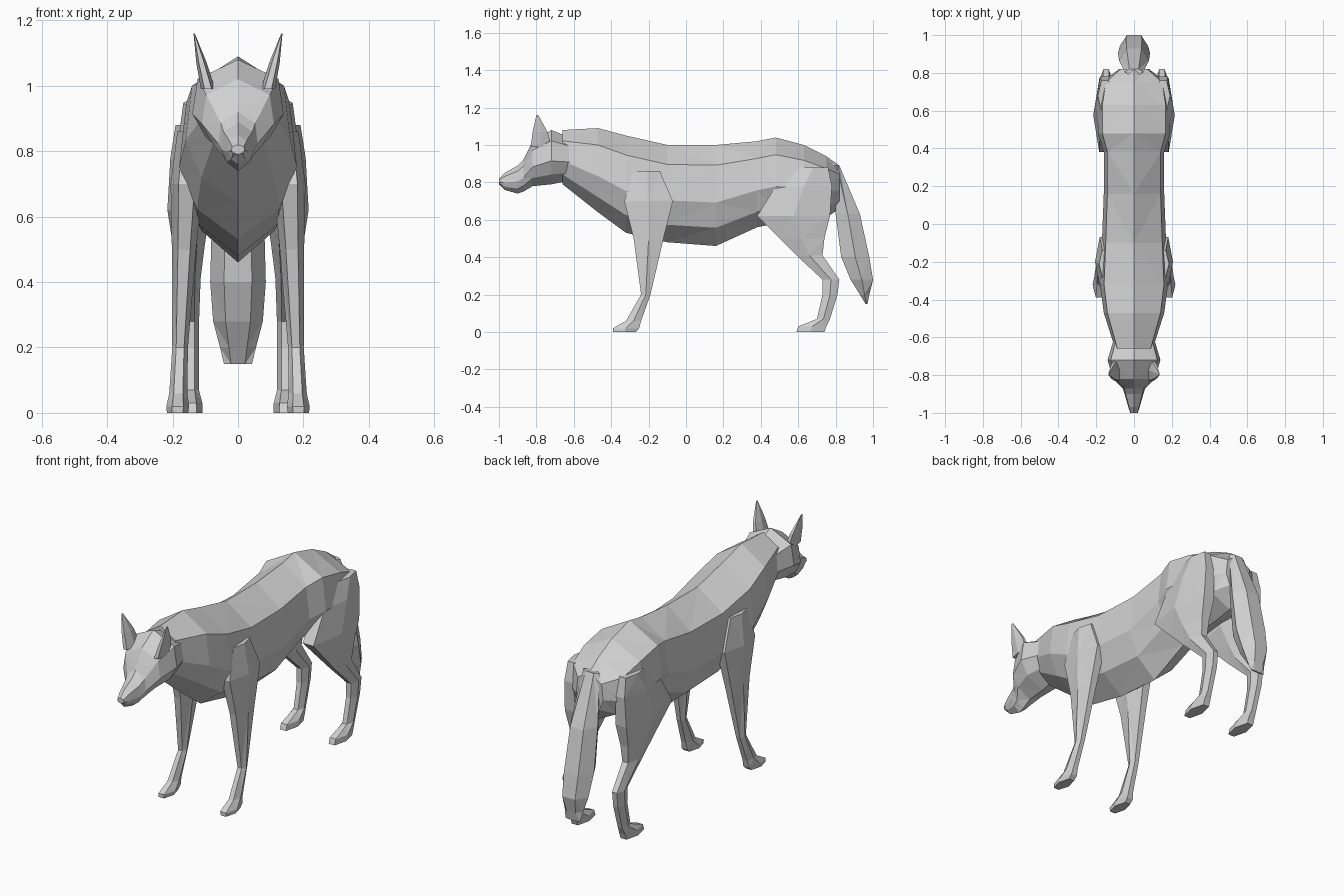
import bpy
import bmesh

if "Cube" in bpy.data.objects:
    bpy.data.objects.remove(bpy.data.objects["Cube"], do_unlink=True)

grey = bpy.data.materials.new("soft_grey")
grey.use_nodes = True
grey.diffuse_color = (0.64, 0.64, 0.64, 1)
grey.node_tree.nodes["Principled BSDF"].inputs["Base Color"].default_value = grey.diffuse_color


def loft(name, rings):
    """Skin a list of equal-length rings, cap both ends and facet the result."""
    bm = bmesh.new()
    loops = [[bm.verts.new(point) for point in ring] for ring in rings]
    for lower, upper in zip(loops, loops[1:]):
        for i in range(len(lower)):
            j = (i + 1) % len(lower)
            bm.faces.new((lower[i], lower[j], upper[j], upper[i]))
    bm.faces.new(loops[0])
    bm.faces.new(loops[-1])
    bmesh.ops.recalc_face_normals(bm, faces=bm.faces)
    bmesh.ops.triangulate(bm, faces=bm.faces)
    mesh = bpy.data.meshes.new(name)
    bm.to_mesh(mesh)
    bm.free()
    mesh.materials.append(grey)
    obj = bpy.data.objects.new(name, mesh)
    bpy.context.collection.objects.link(obj)


def trunk_section(y, top, bottom, width):
    """Upright ring: spine, shoulder, flank and belly, mirrored across the middle."""
    height = top - bottom
    shoulder = (width * 0.88, top - height * 0.2)
    flank = (width, top - height * 0.57)
    belly = (width * 0.7, bottom + height * 0.18)
    half = [shoulder, flank, belly]
    left = [(x, y, z) for x, z in half]
    right = [(-x, y, z) for x, z in reversed(half)]
    return [(0, y, top)] + left + [(0, y, bottom)] + right


def limb(name, rows, centre=0, lean=0, thin=0, flare=0, side=1):
    """Stack level six-sided rings; each is wider where it is deeper."""
    rings = []
    for z, front, back in rows:
        x = centre + lean * z
        width = thin + flare * (back - front)
        middle = (front + back) / 2
        outline = [(-0.5, front), (0.5, front), (1, middle),
                   (0.5, back), (-0.5, back), (-1, middle)]
        rings.append([(side * (x + width * u), y, z) for u, y in outline])
    loft(name, rings)


# Torso and neck, from throat to rump: y, top, bottom, half width
torso = [
    (-.66, 1.08, .79, .1),
    (-.47, 1.09, .64, .16),
    (-.32, 1.05, .53, .18),
    (-.1, 1, .48, .17),
    (.16, 1, .46, .16),
    (.38, 1.02, .56, .16),
    (.48, 1.04, .58, .19),
    (.63, 1, .59, .19),
    (.75, .94, .61, .17),
    (.82, .89, .66, .08),
]
loft("torso", [trunk_section(*row) for row in torso])

# Head, from the cheek ruff to the nose
head = [
    (-.62, 1.04, .81, .11),
    (-.72, 1.08, .79, .14),
    (-.82, 1.02, .78, .11),
    (-.87, .92, .75, .06),
    (-.9, .89, .74, .05),
    (-.97, .85, .76, .03),
    (-1, .82, .79, .02),
]
loft("head", [trunk_section(*row) for row in head])

# Bushy tail, hanging from the rump: z, front, back
tail = [
    (.89, .79, .82),
    (.63, .8, .93),
    (.4, .83, .98),
    (.28, .88, 1),
    (.2, .93, .98),
    (.15, .96, .97),
]
limb("tail", tail, thin=0.04, flare=0.3)

# Paired limbs and ears, each ending in its paw or tip
front_leg = [
    (.86, -.28, -.14),
    (.7, -.33, -.07),
    (.5, -.28, -.12),
    (.2, -.24, -.19),
    (.06, -.32, -.24),
    (.02, -.39, -.25),
    (0, -.39, -.27),
]
hind_leg = [
    (.88, .6, .76),
    (.78, .48, .78),
    (.62, .38, .77),
    (.5, .5, .74),
    (.41, .59, .73),
    (.28, .73, .82),
    (.2, .73, .81),
    (.07, .7, .77),
    (.03, .6, .75),
    (0, .59, .74),
]
ear = [
    (.99, -.83, -.72),
    (1.07, -.82, -.74),
    (1.16, -.8, -.79),
]
for label, side in (("left", 1), ("right", -1)):
    limb(label + "_front_leg", front_leg, centre=0.185, lean=-0.04, thin=0.018, flare=0.12, side=side)
    limb(label + "_hind_leg", hind_leg, centre=0.145, lean=0.01, thin=0.018, flare=0.12, side=side)
    limb(label + "_ear", ear, centre=-0.156, lean=0.25, flare=0.2, side=side)
